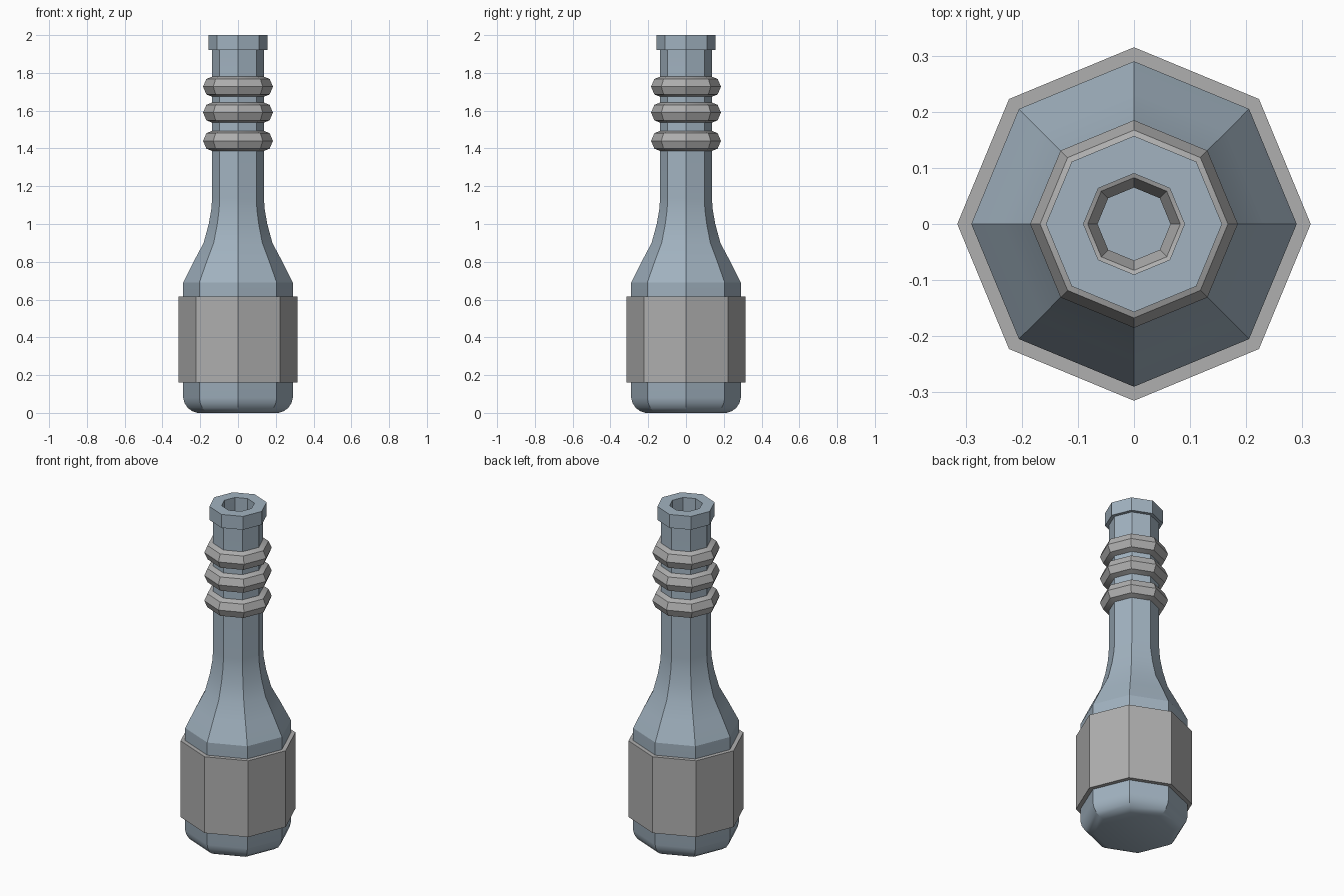
import bpy, bmesh, math

if "Cube" in bpy.data.objects:
    bpy.data.objects.remove(bpy.data.objects["Cube"])

SIDES = 8


def lathe(name, profile, material, closed=False):
    """Revolve an (r, z) profile into an eight-sided solid; open ends are capped."""
    bm = bmesh.new()
    rings = []
    for r, z in profile:
        rings.append([bm.verts.new((r * math.cos(2 * math.pi * i / SIDES),
                                    r * math.sin(2 * math.pi * i / SIDES), z))
                      for i in range(SIDES)])
    pairs = list(zip(rings, rings[1:]))
    if closed:
        pairs.append((rings[-1], rings[0]))
    for a, b in pairs:
        for i in range(SIDES):
            j = (i + 1) % SIDES
            bm.faces.new((a[i], a[j], b[j], b[i]))
    if not closed:
        bm.faces.new(rings[0])
        bm.faces.new(rings[-1])
    bmesh.ops.recalc_face_normals(bm, faces=bm.faces)
    mesh = bpy.data.meshes.new(name)
    bm.to_mesh(mesh)
    bm.free()
    mesh.materials.append(material)
    # Smooth along the curves, crisp between the eight sides
    mesh.shade_smooth()
    mesh.set_sharp_from_angle(angle=math.radians(24))
    obj = bpy.data.objects.new(name, mesh)
    bpy.context.collection.objects.link(obj)
    return obj


def colour(name, rgb):
    mat = bpy.data.materials.new(name)
    mat.diffuse_color = (*rgb, 1)
    mat.use_nodes = True
    mat.node_tree.nodes["Principled BSDF"].inputs["Base Color"].default_value = mat.diffuse_color
    return mat


glass = colour("blue_grey_glass", (0.36, 0.45, 0.53))
grey = colour("mid_grey", (0.43, 0.43, 0.43))

# Hollow bottle: outside from the base up, over the lip, then down the inside
outside = [(0.215, 0.0), (0.242, 0.009), (0.266, 0.026), (0.283, 0.052), (0.29, 0.08),
           (0.29, 0.69), (0.235, 0.8), (0.182, 0.9), (0.155, 1.0),
           (0.141, 1.08), (0.137, 1.14), (0.137, 1.92), (0.157, 1.92), (0.157, 2.0)]
inside = [(0.09, 2.0), (0.09, 1.14), (0.11, 1.0), (0.137, 0.9),
          (0.19, 0.8), (0.245, 0.68), (0.245, 0.08), (0.21, 0.05)]
lathe("bottle", outside + inside, glass)

# Label band around the body
lathe("label_band", [(0.28, 0.16), (0.315, 0.16), (0.315, 0.615), (0.28, 0.615)],
      grey, closed=True)

# Three neck rings, passing through the neck wall
for n, z in enumerate((1.44, 1.59, 1.727)):
    section = [(0.125 + 0.06 * math.cos(k * math.pi / 4),
                z + 0.058 * math.sin(k * math.pi / 4)) for k in range(8)]
    lathe(f"neck_ring_{n + 1}", section, grey, closed=True)
